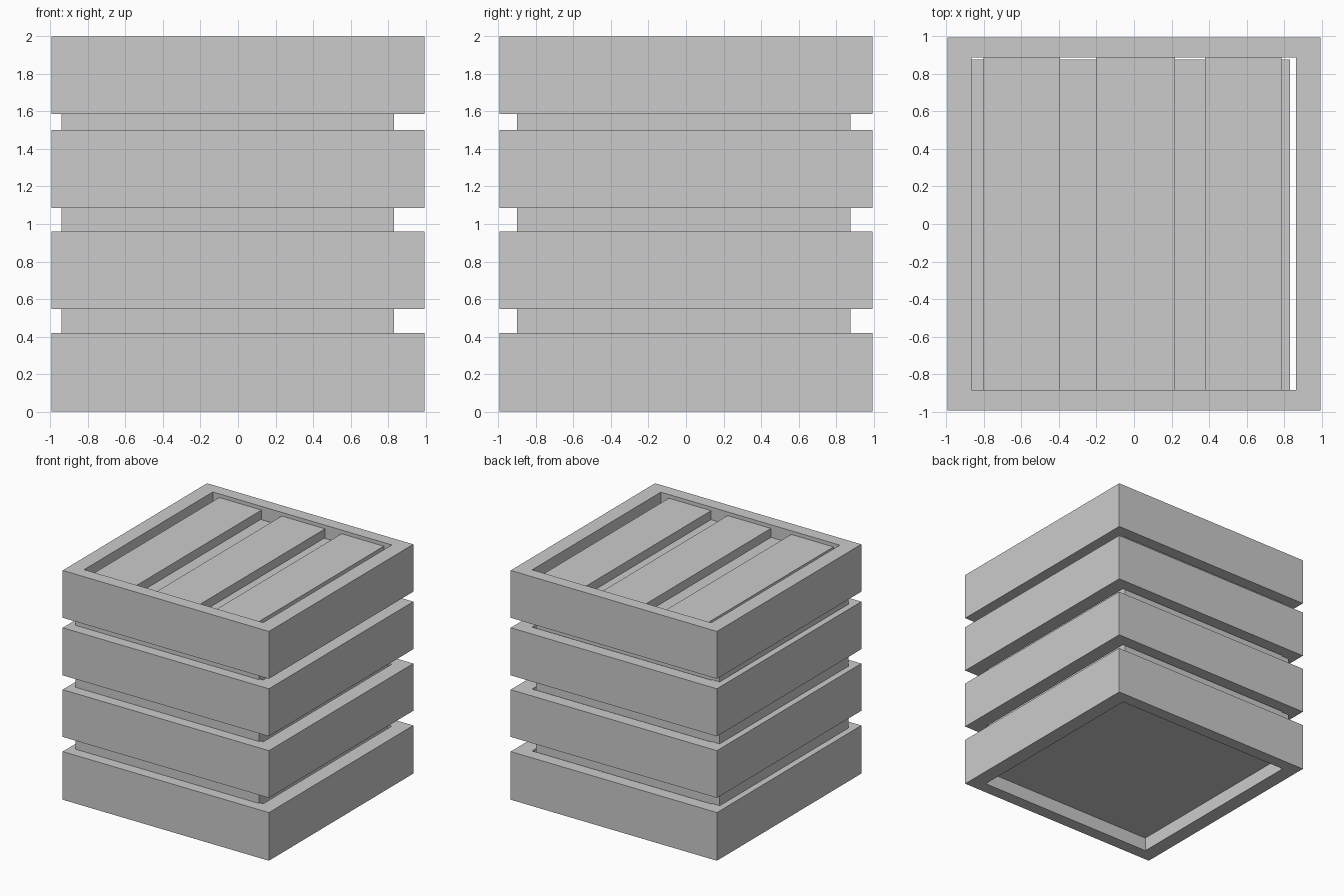
import bpy, bmesh

if "Cube" in bpy.data.objects:
    bpy.data.objects.remove(bpy.data.objects["Cube"])


def finish(bm, name):
    bmesh.ops.recalc_face_normals(bm, faces=bm.faces)
    mesh = bpy.data.meshes.new(name)
    bm.to_mesh(mesh)
    bm.free()
    obj = bpy.data.objects.new(name, mesh)
    bpy.context.collection.objects.link(obj)
    return obj


def box(name, x, y, z):
    bm = bmesh.new()
    bmesh.ops.create_cube(bm, size=1)
    for v in bm.verts:
        v.co = [lo_hi[0] if c < 0 else lo_hi[1] for c, lo_hi in zip(v.co, (x, y, z))]
    return finish(bm, name)


def frame(name, outer, inner_x, inner_y, z):
    # Square ring: outer and inner loops at bottom and top, bridged all round
    bm = bmesh.new()
    loops = []
    for (x, y, h) in (((-outer, outer), (-outer, outer), z[0]), ((-outer, outer), (-outer, outer), z[1]),
                      (inner_x, inner_y, z[1]), (inner_x, inner_y, z[0])):
        loops.append([bm.verts.new((x[i], y[j], h)) for i, j in ((0, 0), (1, 0), (1, 1), (0, 1))])
    for k in range(4):
        a, b = loops[k], loops[(k + 1) % 4]
        for i in range(4):
            j = (i + 1) % 4
            bm.faces.new((a[i], a[j], b[j], b[i]))
    return finish(bm, name)


# Four stacked outer bands
for i, z in enumerate(((0, 0.42), (0.548, 0.96), (1.085, 1.5), (1.587, 2.0))):
    frame(f"band_{i + 1}", 0.995, (-0.865, 0.863), (-0.885, 0.888), z)

# Inner crate body, recessed at top and bottom
box("crate_body", (-0.94, 0.832), (-0.9, 0.878), (0.12, 1.89))

# Lid slats
for i, x in enumerate(((-0.803, -0.395), (-0.2, 0.218), (0.378, 0.785))):
    box(f"lid_slat_{i + 1}", x, (-0.886, 0.889), (1.88, 1.968))
